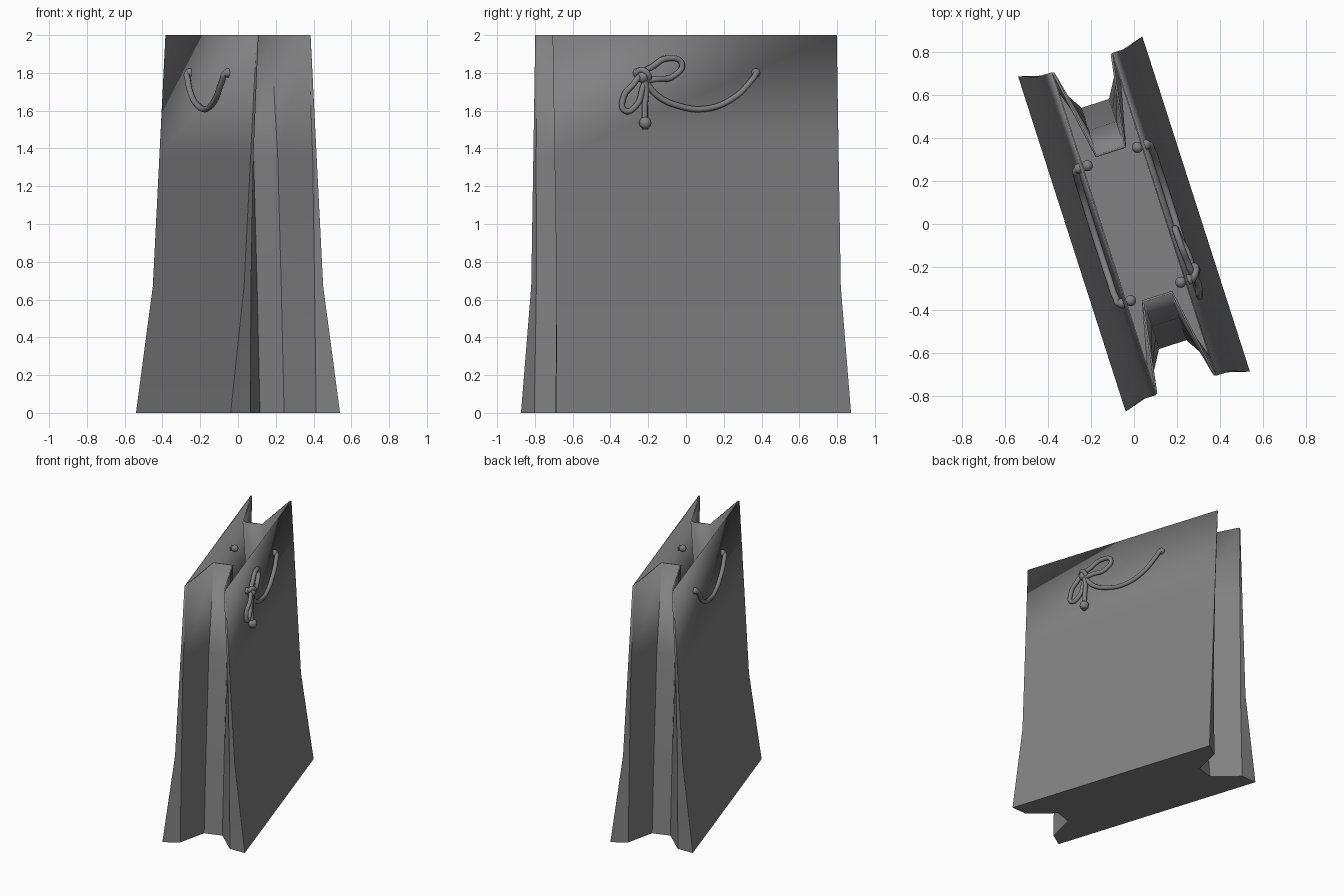
import bpy, bmesh, math
from mathutils import Vector

cube = bpy.data.objects.get("Cube")
if cube:
    bpy.data.objects.remove(cube, do_unlink=True)

TURN = math.radians(17.8)   # the whole bag stands turned about z


def material(name, color):
    mat = bpy.data.materials.new(name)
    mat.use_nodes = True
    mat.diffuse_color = color
    mat.node_tree.nodes["Principled BSDF"].inputs["Base Color"].default_value = color
    return mat


grey = material("warm_grey_paper", (0.22, 0.22, 0.22, 1))


def finish(obj, angle=30):
    bpy.ops.object.select_all(action="DESELECT")
    obj.select_set(True)
    bpy.context.view_layer.objects.active = obj
    if obj.type == "CURVE":
        bpy.ops.object.convert(target="MESH")
        obj = bpy.context.object
    bpy.ops.object.shade_smooth_by_angle(angle=math.radians(angle))
    obj.rotation_euler.z = TURN
    return obj


def wall(z):
    """Outer face of the wide panel at a height in its upper part."""
    return 0.22 - 0.0535 * (z - 0.67)


# Bag body: folded outline lofted through a few heights
# height, panel half width, half length, flap fold x and y, gusset half width and depth
LEVELS = [
    (0.0, 0.304, 0.82, 0.183, 0.785, 0.067, 0.59),
    (0.67, 0.220, 0.79, 0.177, 0.775, 0.067, 0.54),
    (1.35, 0.184, 0.79, 0.165, 0.78, 0.067, 0.48),
    (2.0, 0.150, 0.79, 0.138, 0.785, 0.067, 0.36),
]
bm = bmesh.new()
rings = []
for z, w, l, fx, fy, gx, gy in LEVELS:
    end = [(-w, -l), (-fx, -fy), (-gx, -gy), (gx, -gy), (fx, -fy), (w, -l)]
    outline = end + [(-x, -y) for x, y in end]
    rings.append([bm.verts.new((x, y, z)) for x, y in outline])
for low, high in zip(rings, rings[1:]):
    for i in range(len(low)):
        j = (i + 1) % len(low)
        bm.faces.new((low[i], low[j], high[j], high[i]))
bm.faces.new(rings[0][::-1])
mesh = bpy.data.meshes.new("bag_body")
bm.to_mesh(mesh)
bm.free()
bag = bpy.data.objects.new("bag_body", mesh)
bpy.context.collection.objects.link(bag)
mesh.materials.append(grey)
paper = bag.modifiers.new("paper_thickness", "SOLIDIFY")
paper.thickness = 0.012
paper.offset = -1
finish(bag)


def cord(name, points, side=1, closed=False, radius=0.016):
    """Round cord; points are (length, height, distance off the panel)."""
    curve = bpy.data.curves.new(name, "CURVE")
    curve.dimensions = "3D"
    curve.bevel_depth = radius
    curve.bevel_resolution = 2
    curve.resolution_u = 8
    curve.use_fill_caps = True
    spline = curve.splines.new("BEZIER")
    spline.bezier_points.add(len(points) - 1)
    spline.use_cyclic_u = closed
    for p, (y, z, off) in zip(spline.bezier_points, points):
        p.co = (side * (wall(z) + off), y, z)
        p.handle_left_type = p.handle_right_type = "AUTO"
    curve.materials.append(grey)
    obj = bpy.data.objects.new(name, curve)
    bpy.context.collection.objects.link(obj)
    return finish(obj, 60)


def knot(name, y, z, off, size, side=1):
    bpy.ops.mesh.primitive_uv_sphere_add(segments=14, ring_count=8, radius=1)
    obj = bpy.context.object
    obj.name = name
    obj.data.materials.append(grey)
    for v in obj.data.vertices:
        v.co = Vector((side * (wall(z) + off), y, z)) + v.co * size
    finish(obj, 60)


def loop(name, start, tip, half_width):
    """Teardrop loop of the bow from the knot out to its tip."""
    a, b = Vector(start), Vector(tip)
    axis = b - a
    across = Vector((-axis.y, axis.x)).normalized() * half_width
    pts = []
    for along, out, off in [(0, 0, 0.03), (0.35, 0.75, 0.025), (0.7, 1, 0.022),
                            (1, 0, 0.02), (0.7, -1, 0.022), (0.35, -0.75, 0.035)]:
        p = a + axis * along + across * out
        pts.append((p.x, p.y, off))
    cord(name, pts, closed=True)


# Hanging handle cords on both wide panels, with stop knots inside
for side, label in ((1, "left"), (-1, "right")):
    handle = [(0.335, 1.8, -0.03), (0.335, 1.8, 0.015), (0.30, 1.755, 0.024),
              (0.20, 1.665, 0.022), (0.05, 1.61, 0.02), (-0.10, 1.625, 0.02),
              (-0.22, 1.68, 0.022), (-0.29, 1.76, 0.024), (-0.325, 1.8, 0.015),
              (-0.325, 1.8, -0.03)]
    cord(label + "_handle", [(side * y, z, off) for y, z, off in handle], side)
    for y in (0.335, -0.325):
        knot(label + "_inner_knot", side * y, 1.8, -0.035, 0.026, side)
        knot(label + "_eyelet", side * y, 1.8, 0.006, 0.024, side)

# Bow and hanging tail on the left panel
loop("bow_upper_loop", (-0.30, 1.78), (-0.08, 1.85), 0.05)
loop("bow_lower_loop", (-0.30, 1.78), (-0.40, 1.60), 0.042)
knot("bow_knot", -0.30, 1.78, 0.03, 0.033)
cord("bow_wrap", [(-0.335, 1.80, 0.015), (-0.31, 1.815, 0.04), (-0.275, 1.785, 0.05),
                  (-0.275, 1.755, 0.02)])
cord("bow_tail", [(-0.29, 1.77, 0.035), (-0.283, 1.70, 0.026), (-0.29, 1.62, 0.022),
                  (-0.29, 1.50, 0.022)])
knot("tail_knot", -0.29, 1.535, 0.024, 0.033)
